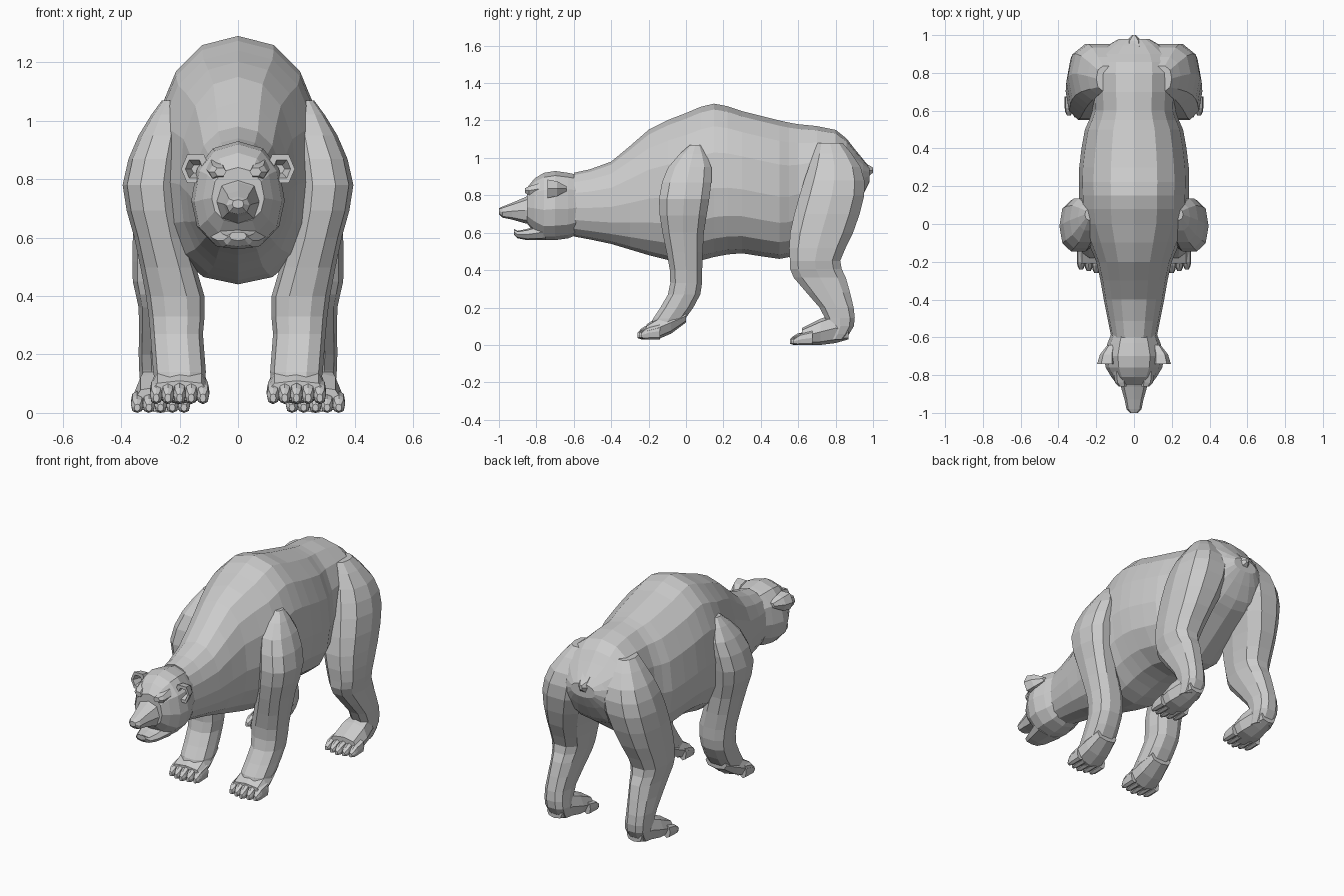
import bpy, bmesh
from math import sin, cos, tau
from mathutils import Vector

cube = bpy.data.objects.get("Cube")
if cube:
    bpy.data.objects.remove(cube, do_unlink=True)

fur = bpy.data.materials.new("grey fur")
fur.use_nodes = True
fur.diffuse_color = (0.6, 0.6, 0.6, 1)
fur.node_tree.nodes["Principled BSDF"].inputs["Base Color"].default_value = fur.diffuse_color


def section(y, bottom, top, half, x=0):
    """Upright cross-section, half being half its width."""
    return Vector((y, bottom, top, half, x))


def level(z, front, back, half, x):
    """Horizontal cross-section of a leg."""
    return Vector((z, front, back, half, x))


def add_midpoints(rings):
    """Insert a smoothly interpolated ring between each neighbouring pair."""
    result = [rings[0]]
    for i in range(len(rings) - 1):
        a, b = rings[i], rings[i + 1]
        before = rings[max(i - 1, 0)]
        after = rings[min(i + 2, len(rings) - 1)]
        result += [(a + b) * 9 / 16 - (before + after) / 16, b]
    return result


def rounded(value, power):
    return abs(value) ** power if value > 0 else -abs(value) ** power


def loft(bm, rings, upright=True, sides=8, power=0.8, middle=0.5):
    """Skin the rings; a lower power gives a squarer cross-section."""
    loops = []
    for along, low, high, half, x in rings:
        centre = low + (high - low) * middle
        loop = []
        for i in range(sides):
            angle = tau * i / sides
            rise = rounded(sin(angle), power)
            across = x + half * rounded(cos(angle), power)
            other = centre + rise * (high - centre if rise > 0 else centre - low)
            point = (across, along, other) if upright else (across, other, along)
            loop.append(bm.verts.new(point))
        loops.append(loop)
    for a, b in zip(loops, loops[1:]):
        for i in range(sides):
            j = (i + 1) % sides
            bm.faces.new((a[i], a[j], b[j], b[i]))
    bm.faces.new(loops[0])
    bm.faces.new(loops[-1][::-1])


def add_toes(bm, x, half, tip, bottom, top, count=5):
    """Row of rounded toes, the middle ones reaching furthest."""
    width = half / count
    for i in range(count):
        place = i - (count - 1) / 2
        toe_x = x + place * width * 2
        y = tip + abs(place) * 0.01
        height = top - bottom
        loft(bm, [
            section(y=y, bottom=bottom + height * 0.1, top=bottom + height / 2, half=width / 2, x=toe_x),
            section(y=y + width, bottom=bottom, top=top - height / 5, half=width, x=toe_x),
            section(y=y + width * 2, bottom=bottom, top=top, half=width * 1.1, x=toe_x),
            section(y=y + half, bottom=bottom, top=top + height / 4, half=width * 1.1, x=toe_x),
        ])


def finish(name, bm, mirror=False):
    bmesh.ops.recalc_face_normals(bm, faces=bm.faces)
    mesh = bpy.data.meshes.new(name)
    bm.to_mesh(mesh)
    bm.free()
    mesh.materials.append(fur)
    obj = bpy.data.objects.new(name, mesh)
    bpy.context.collection.objects.link(obj)
    if mirror:
        obj.modifiers.new("Mirror", "MIRROR").use_mirror_merge = False


# Torso and neck
bm = bmesh.new()
loft(bm, add_midpoints([
    section(y=-0.6, bottom=0.58, top=0.92, half=0.12),
    section(y=-0.4, bottom=0.54, top=0.98, half=0.16),
    section(y=-0.2, bottom=0.48, top=1.15, half=0.2),
    section(y=0, bottom=0.44, top=1.24, half=0.28),
    section(y=0.15, bottom=0.47, top=1.29, half=0.29),
    section(y=0.3, bottom=0.49, top=1.25, half=0.29),
    section(y=0.5, bottom=0.46, top=1.2, half=0.26),
    section(y=0.6, bottom=0.5, top=1.18, half=0.22),
    section(y=0.8, bottom=0.64, top=1.15, half=0.23),
    section(y=0.9, bottom=0.72, top=1.05, half=0.2),
    section(y=0.98, bottom=0.87, top=0.95, half=0.08),
]), sides=16, power=0.9, middle=0.45)
finish("torso", bm)

# Skull
bm = bmesh.new()
loft(bm, [
    section(y=-0.58, bottom=0.59, top=0.91, half=0.12),
    section(y=-0.63, bottom=0.57, top=0.92, half=0.14),
    section(y=-0.7, bottom=0.56, top=0.93, half=0.16),
    section(y=-0.76, bottom=0.56, top=0.92, half=0.15),
    section(y=-0.81, bottom=0.6, top=0.89, half=0.12),
    section(y=-0.85, bottom=0.65, top=0.84, half=0.09),
], sides=12, power=0.9, middle=0.45)
finish("skull", bm)

# Muzzle and open lower jaw
bm = bmesh.new()
loft(bm, [
    section(y=-0.79, bottom=0.64, top=0.83, half=0.09),
    section(y=-0.86, bottom=0.65, top=0.79, half=0.07),
    section(y=-0.93, bottom=0.67, top=0.76, half=0.05),
    section(y=-0.98, bottom=0.68, top=0.74, half=0.04),
    section(y=-1, bottom=0.7, top=0.73, half=0.02),
])
finish("muzzle", bm)

bm = bmesh.new()
loft(bm, [
    section(y=-0.75, bottom=0.56, top=0.65, half=0.1),
    section(y=-0.85, bottom=0.56, top=0.62, half=0.07),
    section(y=-0.9, bottom=0.57, top=0.61, half=0.05),
    section(y=-0.92, bottom=0.59, top=0.62, half=0.03),
])
finish("lower_jaw", bm)

# Brow ridges
bm = bmesh.new()
loft(bm, [
    section(y=-0.78, bottom=0.8, top=0.87, half=0.04, x=0.07),
    section(y=-0.84, bottom=0.8, top=0.85, half=0.03, x=0.07),
    section(y=-0.86, bottom=0.81, top=0.84, half=0.02, x=0.06),
], sides=6)
finish("brow", bm, mirror=True)

# Cupped ears: outer shell, rim, then hollow
bm = bmesh.new()
loft(bm, [
    section(y=-0.64, bottom=0.82, top=0.85, half=0.02, x=0.12),
    section(y=-0.69, bottom=0.79, top=0.88, half=0.04, x=0.14),
    section(y=-0.74, bottom=0.78, top=0.89, half=0.05, x=0.145),
    section(y=-0.74, bottom=0.8, top=0.87, half=0.03, x=0.15),
    section(y=-0.69, bottom=0.82, top=0.85, half=0.02, x=0.14),
], sides=6)
finish("ear", bm, mirror=True)

# Front legs and paws
bm = bmesh.new()
loft(bm, add_midpoints([
    level(z=1.07, front=0.02, back=0.08, half=0.03, x=0.23),
    level(z=0.95, front=-0.1, back=0.14, half=0.08, x=0.26),
    level(z=0.78, front=-0.15, back=0.13, half=0.1, x=0.295),
    level(z=0.6, front=-0.13, back=0.1, half=0.09, x=0.265),
    level(z=0.4, front=-0.09, back=0.09, half=0.1, x=0.215),
    level(z=0.27, front=-0.1, back=0.08, half=0.09, x=0.21),
    level(z=0.14, front=-0.18, back=0, half=0.09, x=0.2),
    level(z=0.08, front=-0.19, back=-0.06, half=0.08, x=0.2),
]), upright=False, sides=10)
loft(bm, [
    section(y=0, bottom=0.12, top=0.19, half=0.07, x=0.2),
    section(y=-0.08, bottom=0.06, top=0.18, half=0.09, x=0.2),
    section(y=-0.15, bottom=0.03, top=0.15, half=0.1, x=0.2),
    section(y=-0.21, bottom=0.04, top=0.11, half=0.1, x=0.2),
])
add_toes(bm, x=0.2, half=0.1, tip=-0.26, bottom=0.03, top=0.1)
finish("front_leg", bm, mirror=True)

# Hind legs and paws
bm = bmesh.new()
loft(bm, add_midpoints([
    level(z=1.08, front=0.7, back=0.84, half=0.06, x=0.14),
    level(z=0.95, front=0.65, back=0.94, half=0.13, x=0.17),
    level(z=0.8, front=0.6, back=0.96, half=0.15, x=0.2),
    level(z=0.6, front=0.55, back=0.9, half=0.12, x=0.24),
    level(z=0.45, front=0.55, back=0.83, half=0.1, x=0.26),
    level(z=0.36, front=0.57, back=0.86, half=0.08, x=0.26),
    level(z=0.2, front=0.71, back=0.9, half=0.07, x=0.27),
    level(z=0.1, front=0.75, back=0.9, half=0.07, x=0.265),
    level(z=0.03, front=0.74, back=0.85, half=0.06, x=0.265),
]), upright=False, sides=10)
loft(bm, [
    section(y=0.87, bottom=0.03, top=0.1, half=0.05, x=0.265),
    section(y=0.8, bottom=0.01, top=0.17, half=0.07, x=0.265),
    section(y=0.72, bottom=0, top=0.14, half=0.09, x=0.265),
    section(y=0.62, bottom=0, top=0.09, half=0.09, x=0.265),
])
add_toes(bm, x=0.265, half=0.1, tip=0.555, bottom=0, top=0.06)
finish("hind_leg", bm, mirror=True)

# Short tail
bm = bmesh.new()
loft(bm, [
    section(y=0.9, bottom=0.88, top=1.05, half=0.06),
    section(y=0.97, bottom=0.89, top=0.97, half=0.04),
    section(y=1, bottom=0.92, top=0.95, half=0.01),
], sides=6)
finish("tail", bm)
